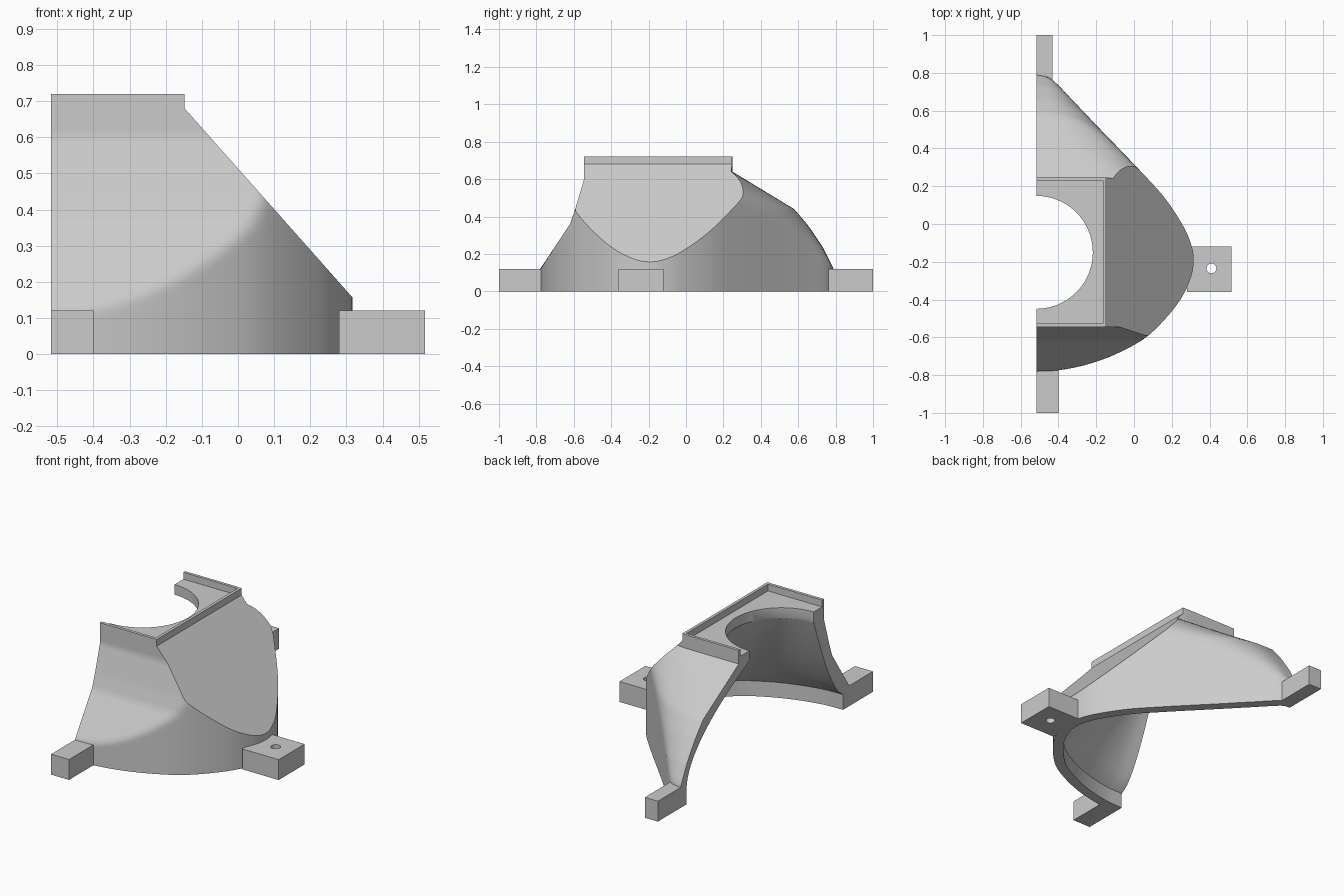
import bpy, bmesh, math
from mathutils import Vector

cube = bpy.data.objects.get("Cube")
if cube:
    bpy.data.objects.remove(cube, do_unlink=True)

grey = bpy.data.materials.new("plain grey")
grey.use_nodes = True
COLOUR = (0.6, 0.6, 0.6, 1)
grey.diffuse_color = COLOUR
grey.node_tree.nodes["Principled BSDF"].inputs["Base Color"].default_value = COLOUR
CUT = -0.517  # plane of the open side
CENTRE = Vector((CUT, -0.15))  # centre of the round opening
RADIUS = 0.299


def loft(name, rings):
    """Solid through closed rings of equal length, capped at both ends."""
    bm = bmesh.new()
    rows = [[bm.verts.new(p) for p in ring] for ring in rings]
    n = len(rows[0])
    for low, high in zip(rows, rows[1:]):
        for i in range(n):
            j = (i + 1) % n
            bm.faces.new((low[i], low[j], high[j], high[i]))
    bm.faces.new(rows[0][::-1])
    bm.faces.new(rows[-1])
    bmesh.ops.recalc_face_normals(bm, faces=bm.faces)
    mesh = bpy.data.meshes.new(name)
    bm.to_mesh(mesh)
    bm.free()
    mesh.materials.append(grey)
    obj = bpy.data.objects.new(name, mesh)
    bpy.context.collection.objects.link(obj)
    return obj


def prism(name, points, low, high):
    return loft(name, [[(x, y, z) for x, y in points] for z in (low, high)])


def box(name, x, y, z):
    return prism(name, [(x[0], y[0]), (x[1], y[0]), (x[1], y[1]), (x[0], y[1])], *z)


def circle(x, y, radius, count):
    return [(x + radius * math.cos(math.tau * i / count),
             y + radius * math.sin(math.tau * i / count)) for i in range(count)]


def combine(obj, tool, operation):
    mod = obj.modifiers.new("combine", "BOOLEAN")
    mod.operation, mod.object, mod.solver = operation, tool, "EXACT"
    bpy.context.view_layer.objects.active = obj
    bpy.ops.object.modifier_apply(modifier=mod.name)
    bpy.data.objects.remove(tool, do_unlink=True)


def smooth_path(points, steps=6):
    """Catmull-Rom curve through the points."""
    p = [Vector(q) for q in points]
    p = [2 * p[0] - p[1]] + p + [2 * p[-1] - p[-2]]
    path = []
    for a, b, c, d in zip(p, p[1:], p[2:], p[3:]):
        for i in range(steps):
            t = i / steps
            path.append(0.5 * (2 * b + (c - a) * t + (2 * a - 5 * b + 4 * c - d) * t ** 2
                               + (3 * b - a - 3 * c + d) * t ** 3))
    return path + [p[-2]]


def inset(path, amount):
    """Move a counter-clockwise open path towards its inside."""
    result = []
    for i, q in enumerate(path):
        d = (path[min(i + 1, len(path) - 1)] - path[max(i - 1, 0)]).normalized()
        result.append(q + amount * Vector((-d.y, d.x)))
    return result


def profile_at(profile, z):
    """Value of a (value, height) profile at a height."""
    for (y0, z0), (y1, z1) in zip(profile, profile[1:]):
        if z <= z1:
            return y0 + (y1 - y0) * (z - z0) / (z1 - z0)
    return profile[-1][0]


def soft_min(a, b, k):
    h = max(k - abs(a - b), 0) / k
    return min(a, b) - h * h * k / 4


# Plan outline of the base and the front and back profiles
outline = smooth_path([(CUT, -0.78), (-0.39, -0.773), (-0.235, -0.74), (-0.077, -0.68),
                       (0.08, -0.587), (0.225, -0.43), (0.295, -0.3), (0.316, -0.2),
                       (0.303, -0.11), (0.26, -0.01), (0.165, 0.135), (0.03, 0.285),
                       (-0.18, 0.503), (-0.31, 0.639), (-0.435, 0.765), (CUT, 0.79)])
front = [(-0.78, 0), (-0.78, 0.12), (-0.62, 0.36), (-0.592, 0.44), (-0.545, 0.6),
         (-0.545, 0.72)]
back = [(0.79, 0), (0.79, 0.12), (0.73, 0.24), (0.655, 0.35), (0.578, 0.44),
        (0.248, 0.64), (0.248, 0.72)]

# Outer shell: outline narrowed by the profiles, with a rounded back corner
rings = []
for level in range(37):
    z = level * 0.02
    near, far = profile_at(front, z), profile_at(back, z)
    blend = 0.27 * min(max((z - 0.12) / 0.42, 0.001), 1)
    rings.append([(p.x, max(soft_min(p.y, far, blend), near), z) for p in outline])
shell = loft("duct_shell", rings)

# Slanted face on the side
slope = [(-1, -0.1), (0.33, -0.1), (0.33, 0.142), (-0.148, 0.68), (-0.148, 0.8), (-1, 0.8)]
combine(shell, loft("slope trim", [[(x, y, z) for x, z in slope] for y in (-1.2, 1.2)]),
        "INTERSECT")

# Cavity: upright rim, then tapering to the round opening, flared in front, full at the back
inner = inset(outline, 0.058)
inner[0].x = inner[-1].x = CUT
taper = [(0.65, 0), (1, 0.4), (1, 0.55), (1.85, 0.75), (1.85, 1)]
rings = []
for z, t in [(-0.1, 0)] + [(0.09 + 0.53 * i / 16, i / 16) for i in range(17)]:
    ring = []
    for i, p in enumerate(inner):
        power = profile_at(taper, i / (len(inner) - 1))
        target = CENTRE + (p - CENTRE).normalized() * RADIUS
        q = p.lerp(target, t ** power)
        ring.append((q.x, q.y, z))
    rings.append([(-0.7, ring[0][1], z)] + ring + [(-0.7, ring[-1][1], z)])
combine(shell, loft("cavity", rings), "DIFFERENCE")

# Recessed seat and round opening in the top plate
combine(shell, box("recess", (-0.7, -0.165), (-0.527, 0.231), (0.68, 0.9)), "DIFFERENCE")
combine(shell, prism("opening", circle(*CENTRE, RADIUS, 64), 0.6, 0.9), "DIFFERENCE")

# Mounting feet
box("front_foot", (CUT, -0.4), (-1, -0.75), (0, 0.12))
box("back_foot", (CUT, -0.432), (0.75, 1), (0, 0.12))
side_foot = box("side_foot", (0.28, 0.517), (-0.36, -0.12), (0, 0.12))
combine(side_foot, prism("screw hole", circle(0.41, -0.235, 0.026, 24), -0.1, 0.3),
        "DIFFERENCE")

# Smooth the curved wall, keep the edges sharp
bpy.ops.object.select_all(action="DESELECT")
for obj in (shell, side_foot):
    obj.select_set(True)
bpy.context.view_layer.objects.active = shell
bpy.ops.object.shade_smooth_by_angle(angle=math.radians(36))
